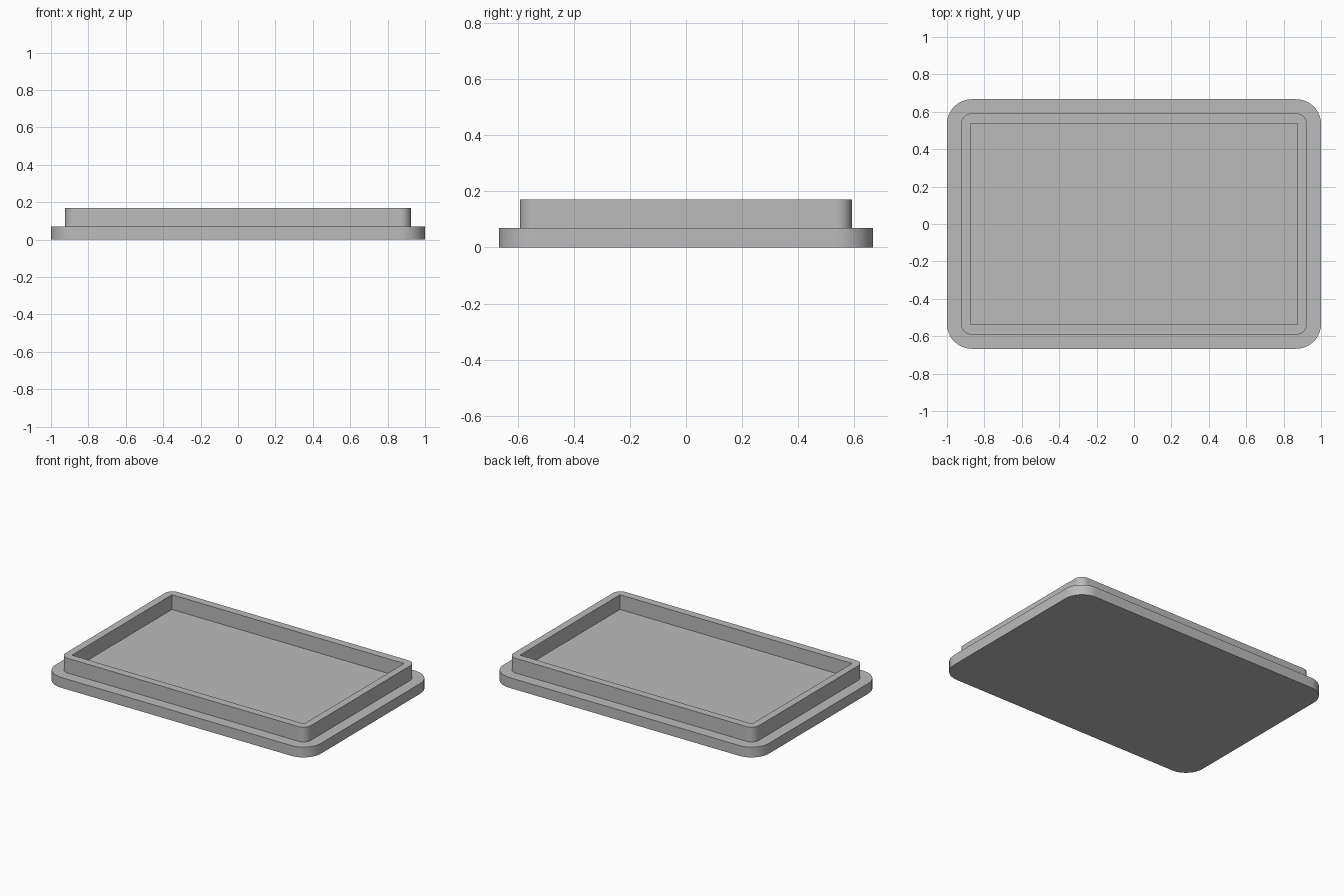
import bpy, bmesh
from math import cos, sin, pi, radians

cube = bpy.data.objects.get("Cube")
if cube:
    bpy.data.objects.remove(cube, do_unlink=True)

grey = bpy.data.materials.new("plain grey")
grey.use_nodes = True
colour = (0.5, 0.5, 0.5, 1)
grey.diffuse_color = colour
grey.node_tree.nodes["Principled BSDF"].inputs["Base Color"].default_value = colour


def rounded_rect(hx, hy, r, steps=16):
    """Counter-clockwise outline with rounded corners."""
    pts = []
    for i, (sx, sy) in enumerate([(1, 1), (-1, 1), (-1, -1), (1, -1)]):
        for k in range(steps + 1):
            a = (i + k / steps) * pi / 2
            pts.append((sx * (hx - r) + r * cos(a), sy * (hy - r) + r * sin(a)))
    return pts


def ring(bm, pts, z):
    verts = [bm.verts.new((x, y, z)) for x, y in pts]
    n = len(verts)
    return verts, [bm.edges.new((verts[i], verts[(i + 1) % n])) for i in range(n)]


def walls(bm, low, high):
    n = len(low)
    for i in range(n):
        j = (i + 1) % n
        bm.faces.new((low[i], low[j], high[j], high[i]))


BASE_TOP, RIM_TOP = 0.07, 0.17
bm = bmesh.new()

# Base plate with rounded corners
plate = rounded_rect(1.0, 0.667, 0.133)
bottom, _ = ring(bm, plate, 0)
edge, edge_loop = ring(bm, plate, BASE_TOP)
bm.faces.new(bottom[::-1])
walls(bm, bottom, edge)

# Raised rim: rounded outside, square inside
outside = rounded_rect(0.924, 0.591, 0.055)
inside = [(0.874, 0.538), (-0.874, 0.538), (-0.874, -0.538), (0.874, -0.538)]
foot, foot_loop = ring(bm, outside, BASE_TOP)
lip, lip_loop = ring(bm, outside, RIM_TOP)
mouth, mouth_loop = ring(bm, inside, RIM_TOP)
floor, _ = ring(bm, inside, BASE_TOP)
walls(bm, foot, lip)
walls(bm, mouth, floor)
bm.faces.new(floor)

# Flat ledge around the rim and flat top of the rim
for loops in (edge_loop + foot_loop, lip_loop + mouth_loop):
    bmesh.ops.triangle_fill(bm, edges=loops, use_beauty=True, normal=(0, 0, 1))
bmesh.ops.recalc_face_normals(bm, faces=bm.faces)

mesh = bpy.data.meshes.new("tray_lid")
bm.to_mesh(mesh)
bm.free()
mesh.materials.append(grey)
lid = bpy.data.objects.new("tray_lid", mesh)
bpy.context.collection.objects.link(lid)

# Smooth corners, crisp edges
bpy.ops.object.select_all(action="DESELECT")
lid.select_set(True)
bpy.context.view_layer.objects.active = lid
bpy.ops.object.shade_smooth_by_angle(angle=radians(30))
